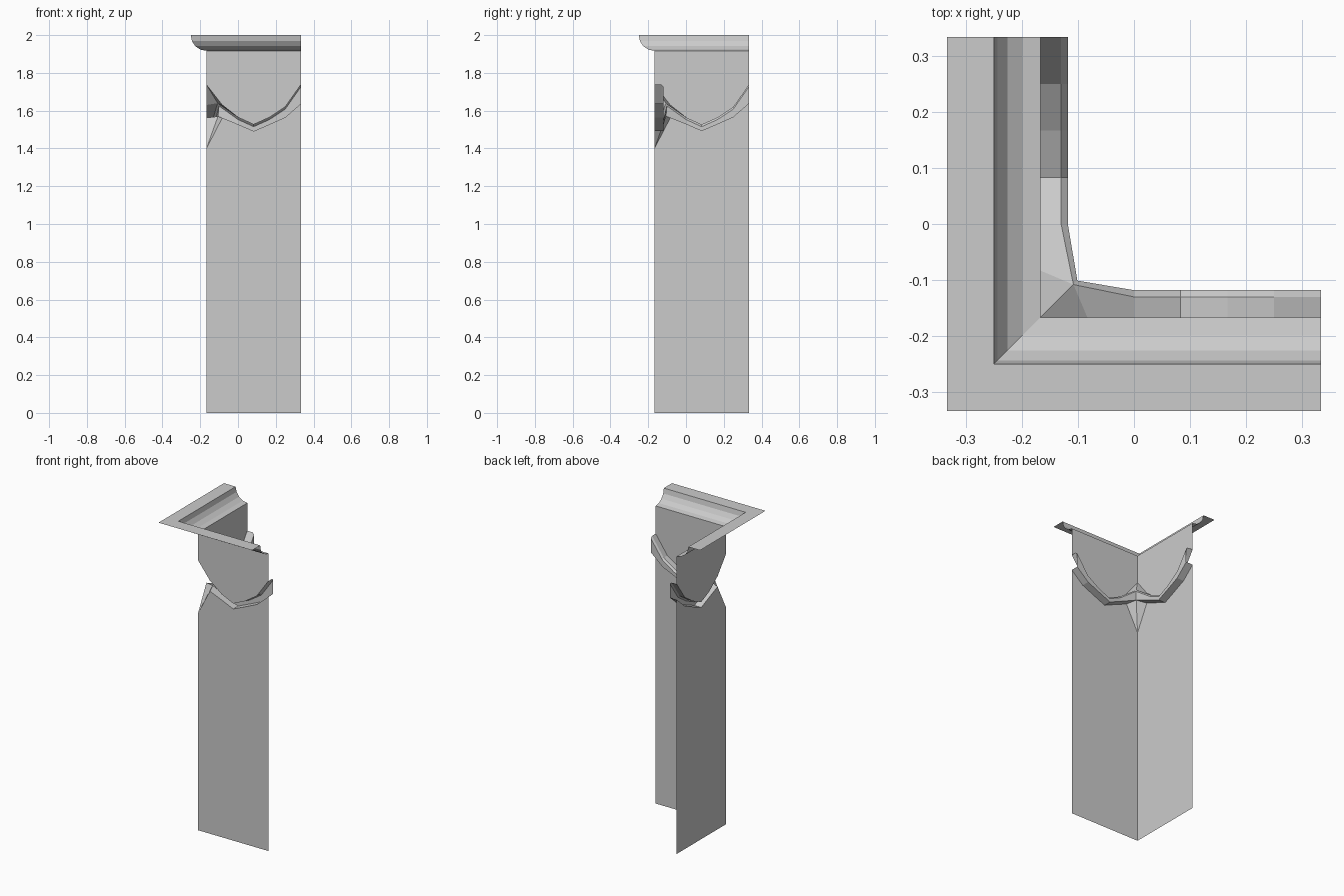
import bpy, bmesh, math

if "Cube" in bpy.data.objects:
    bpy.data.objects.remove(bpy.data.objects["Cube"])

WALL, END, TOP, COVE = -0.167, 0.333, 1.917, 0.083


def build(name, sections):
    """Skin (along, depth, z) sections, once per wing of the L, mitred at the corner."""
    bm = bmesh.new()
    for swap in (False, True):
        rows = [[bm.verts.new((d, u, z) if swap else (u, d, z)) for u, d, z in s]
                for s in sections]
        for a, b in zip(rows, rows[1:]):
            for i in range(len(a) - 1):
                f = (a[i], a[i + 1], b[i + 1], b[i])
                bm.faces.new(f[::-1] if swap else f)
    bmesh.ops.remove_doubles(bm, verts=bm.verts, dist=0.0005)
    bmesh.ops.dissolve_degenerate(bm, edges=bm.edges, dist=0.0005)
    me = bpy.data.meshes.new(name)
    bm.to_mesh(me)
    bm.free()
    ob = bpy.data.objects.new(name, me)
    bpy.context.collection.objects.link(ob)
    return ob


# Corner walls with a recessed swag groove: (along, groove top z, groove bottom z)
swag = [(-0.167, 1.738, 1.40), (-0.083, 1.63, 1.562), (0.0, 1.565, 1.528),
        (0.083, 1.527, 1.492), (0.167, 1.565, 1.528), (0.25, 1.62, 1.565),
        (0.333, 1.738, 1.637)]
sections = []
for u, zt, zb in swag:
    if u < -0.05:   # groove floor gathers to one point line at the mitre
        floor = [(-0.108, -0.108, 1.64), (-0.101, -0.101, 1.625), (-0.106, -0.106, 1.57)]
    else:
        floor = [(u, -0.130, zt), (u, -0.118, zt - 0.012), (u, -0.118, zb)]
    sections.append([(u, WALL, TOP), (u, WALL, zt)] + floor +
                    [(u, WALL, zb), (u, WALL, 0)])
build("corner_walls", sections)

# Quarter-round cornice with a flat flange on top
arc = [(WALL - COVE * math.cos(math.radians(a)), 2 - COVE * math.sin(math.radians(a)))
       for a in (0, 22.5, 45, 67.5, 90)]
profile = [(-0.333, 2.0)] + arc
build("cornice", [[(d, d, z) for d, z in profile],
                  [(END, d, z) for d, z in profile]])
